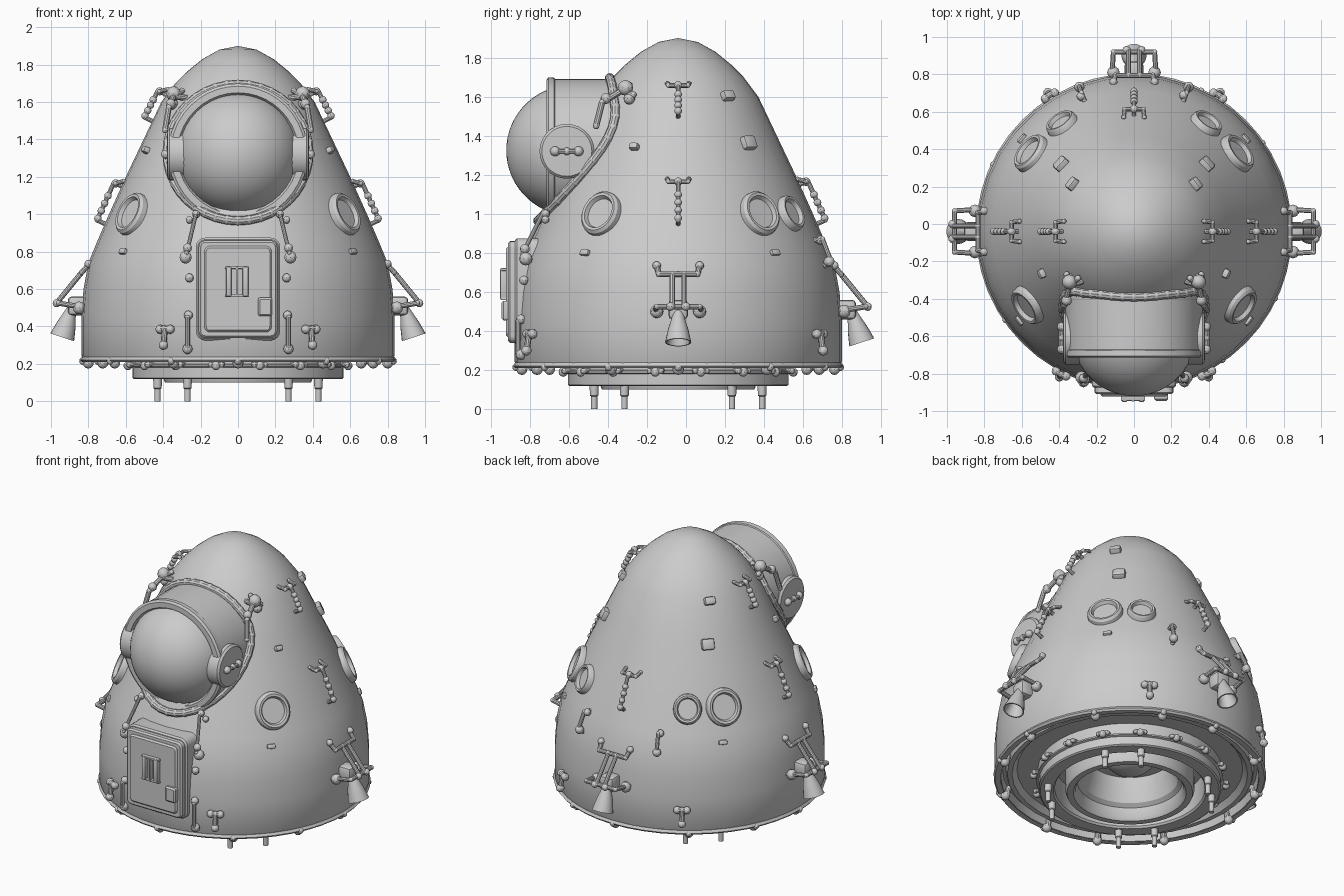
import bpy, bmesh
from math import pi, cos, sin, atan2, radians, sqrt, hypot
from mathutils import Matrix, Vector

if "Cube" in bpy.data.objects:
    bpy.data.objects.remove(bpy.data.objects["Cube"])

CY = -0.04  # y of the capsule axis
AXIS = Matrix.Translation((0, CY, 0))
HULL = [(.825, .22), (.838, .245), (.838, .45), (.826, .6), (.80, .74), (.755, .85), (.69, 1.0),
        (.60, 1.2), (.505, 1.4), (.41, 1.6), (.335, 1.7), (.27, 1.765), (.19, 1.83), (.10, 1.88), (0, 1.9)]


def finish(name, bm, m=Matrix()):
    bmesh.ops.recalc_face_normals(bm, faces=bm.faces)
    me = bpy.data.meshes.new(name)
    bm.to_mesh(me)
    bm.free()
    me.transform(m)
    for p in me.polygons:
        p.use_smooth = True
    me.set_sharp_from_angle(angle=radians(32))
    ob = bpy.data.objects.new(name, me)
    bpy.context.collection.objects.link(ob)
    return ob


def lathe(name, prof, m=Matrix(), steps=32):
    bm = bmesh.new()
    vs = [bm.verts.new((r, 0, z)) for r, z in prof]
    es = [bm.edges.new(e) for e in zip(vs, vs[1:])]
    bmesh.ops.spin(bm, geom=vs + es, axis=(0, 0, 1), cent=(0, 0, 0), angle=2 * pi, steps=steps)
    bmesh.ops.remove_doubles(bm, verts=bm.verts, dist=1e-4)
    return finish(name, bm, m)


def box(name, size, m=Matrix(), at=(0, 0, 0), bevel=.008, seg=2):
    bm = bmesh.new()
    bmesh.ops.create_cube(bm, size=1, matrix=Matrix.Translation(at) @ Matrix.Diagonal((*size, 1)))
    bmesh.ops.bevel(bm, geom=bm.edges[:], offset=bevel, segments=seg, affect='EDGES', profile=.5)
    return finish(name, bm, m)


def rods(name, paths, r, m=Matrix(), knobs=()):
    """Round bars along paths, plus optional knobs (position, radius)."""
    bm = bmesh.new()
    balls = list(knobs)
    for path in paths:
        pts = [Vector(p) for p in path]
        balls += [(p, r * 1.05) for p in pts]
        for a, b in zip(pts, pts[1:]):
            d = b - a
            q = d.to_track_quat('Z', 'Y').to_matrix().to_4x4()
            bmesh.ops.create_cone(bm, cap_ends=True, segments=10, radius1=r, radius2=r, depth=d.length,
                                  matrix=Matrix.Translation((a + b) / 2) @ q)
    for p, k in balls:
        bmesh.ops.create_uvsphere(bm, u_segments=10, v_segments=6, radius=k, matrix=Matrix.Translation(p))
    return finish(name, bm, m)


def hull_r(z):
    for (r0, z0), (r1, z1) in zip(HULL, HULL[1:]):
        if z0 <= z <= z1:
            return r0 + (r1 - r0) * (z - z0) / (z1 - z0)
    return HULL[0][0]


def on_hull(x, y, z):
    """Frame on the hull: X sideways, Y up the slope, Z outwards."""
    a = atan2(y - CY, x)
    out = Vector((cos(a), sin(a), 0))
    t = Vector((-sin(a), cos(a), 0))
    u = (out * (hull_r(z + .04) - hull_r(z - .04)) / .08 + Vector((0, 0, 1))).normalized()
    m = Matrix((t, u, t.cross(u))).transposed().to_4x4()
    m.translation = out * hull_r(z) + Vector((0, CY, z))
    return m


# hull with recessed underside, docking ring and nested base cavity
lathe("hull", [(.57, .27), (.70, .27), (.73, .235), (.76, .235), (.77, .27), (.79, .27), (.80, .215)] + HULL, AXIS, 36)
lathe("hull_rim", [(.80, .21), (.835, .21), (.845, .222), (.835, .238), (.80, .238)], AXIS, 48)
lathe("base_ring", [(.57, .28), (.57, .20), (.58, .195), (.58, .185), (.565, .18), (.565, .125), (.555, .118),
                    (.475, .118), (.465, .13), (.465, .30), (.40, .30), (.40, .125), (.39, .10), (.35, .10),
                    (.335, .12), (.325, .18), (.30, .20), (.27, .30), (.26, .36), (.15, .36), (.145, .31),
                    (.11, .275), (.06, .255), (0, .25)], AXIS, 48)

# eight pins under the ring
for sx in (-1, 1):
    for x, y in ((.27, .43), (.43, .275)):
        for sy in (-1, 1):
            lathe("base_pin", [(0, .14), (.024, .14), (.022, .07), (.016, .065), (.016, .0), (0, 0)],
                  Matrix.Translation((sx * x, CY + sy * y, 0)), 12)

# clamps around the ring, lugs around the hull rim
for i in range(16):
    a = 2 * pi * (i + .5) / 16
    m = AXIS @ Matrix.Rotation(a, 4, 'Z')
    rods("ring_clamp", [[(.55, -.03, .2), (.60, -.03, .195), (.60, .03, .195), (.55, .03, .2)]], .014, m,
         [((.60, 0, .19), .024)])
for i in range(12):
    m = AXIS @ Matrix.Rotation(2 * pi * i / 12 + pi / 2 + (.0 if i % 3 == 0 else .08), 4, 'Z')
    rods("rim_lug", [[(.78, 0, .25), (.79, 0, .205)]], .018, m, [((.80, 0, .205), .03), ((.83, 0, .215), .02)])

# big front window: barrel, end band, bulging glass and mounting flange
FW = Matrix.Translation((0, 0, 1.325)) @ Matrix.Rotation(pi / 2, 4, 'X')  # local z points to -y
lathe("window_barrel", [(.362, .2), (.366, .42), (.366, .67), (.372, .675), (.374, .705), (.36, .715), (.325, .715),
                        (.31, .69)], FW, 40)
lathe("window_glass", [(.334 * cos(radians(t)), .586 + .334 * sin(radians(t))) for t in range(18, 91, 6)], FW, 40)
flange = []
for i in range(41):
    a = 2 * pi * i / 40
    x, z = .38 * cos(a), 1.33 + .365 * sin(a)
    flange.append((x, CY - .012 - sqrt(max(hull_r(z) ** 2 - x * x, 0)), z))
rods("window_flange", [flange], .024)

for s in (-1, 1):
    # round pivot boss on each side of the barrel
    pm = Matrix.Translation((0, -.61, 1.32)) @ Matrix.Rotation(s * pi / 2, 4, 'Y')
    lathe("pivot_boss", [(.14, .22), (.14, .365), (.128, .378), (.05, .38), (0, .38)], pm, 28)
    rods("pivot_handle", [[(0, -.06, .39), (0, .06, .39)]], .013, pm,
         [((0, -.06, .385), .026), ((0, .06, .385), .026), ((0, 0, .385), .02)])
    # hinge arm beside the window top
    rods("window_arm", [[(s * .30, -.29, 1.66), (s * .345, -.33, 1.63), (s * .37, -.43, 1.57), (s * .39, -.46, 1.45)],
                        [(s * .26, -.30, 1.62), (s * .345, -.33, 1.63), (s * .36, -.27, 1.61)]], .016,
         knobs=[((s * .345, -.31, 1.645), .04), ((s * .36, -.41, 1.59), .028), ((s * .35, -.29, 1.59), .03)])
    # braces and rails either side of the hatch
    rods("hatch_brace", [[(s * .225, -.735, 1.0), (s * .275, -.84, .79)]], .011,
         knobs=[((s * .225, -.72, 1.0), .022), ((s * .28, -.82, .77), .034), ((s * .27, -.825, .82), .025)])
    rods("hatch_rail", [[(s * .265, -.82, .46), (s * .27, -.86, .45), (s * .27, -.86, .29), (s * .27, -.82, .28)]],
         .013, knobs=[((s * .265, -.845, .46), .025), ((s * .27, -.845, .28), .028)])
    rods("hatch_knob", [], .01, knobs=[((s * .26, -.83, .66), .024), ((s * .26, -.72, .97), .02)])

# front hatch with raised border, small window and latch
def plate(name, w, h, y0, y1, z, rad, x=0):
    bm = bmesh.new()
    ring = []
    for cx, cz, q in ((1, 1, 0), (-1, 1, 1), (-1, -1, 2), (1, -1, 3)):
        for k in range(5):
            a = (q + k / 4) * pi / 2
            ring.append(bm.verts.new((x + cx * (w / 2 - rad) + rad * cos(a), y0, z + cz * (h / 2 - rad) + rad * sin(a))))
    f = bm.faces.new(ring)
    top = bmesh.ops.extrude_face_region(bm, geom=[f])
    vs = [v for v in top['geom'] if isinstance(v, bmesh.types.BMVert)]
    bmesh.ops.translate(bm, verts=vs, vec=(0, y1 - y0, 0))
    face = [g for g in top['geom'] if isinstance(g, bmesh.types.BMFace)]
    bmesh.ops.inset_region(bm, faces=face, thickness=.01, depth=0)
    bmesh.ops.translate(bm, verts=face[0].verts[:], vec=(0, -.01, 0))
    return finish(name, bm)


plate("hatch_frame", .45, .55, -.70, -.865, .60, .05)
plate("hatch", .42, .52, -.70, -.90, .60, .035)
plate("hatch_panel", .36, .46, -.89, -.912, .60, .03)
plate("hatch_latch", .075, .10, -.91, -.935, .505, .012, .145)
for x in (-.045, .045):
    box("hatch_window_side", (.03, .05, .16), at=(x - .005, -.927, .64))
for x in (-.005,):
    box("hatch_window_bar", (.012, .045, .16), at=(x, -.927, .64), bevel=.003)
for z in (.565, .715):
    box("hatch_window_edge", (.13, .04, .014), at=(-.005, -.925, z), bevel=.003)

for s in (-1, 1):
    # porthole rings with recessed glass: one forward, two aft on each side
    for x, y, k in ((.59, -.45, 1), (.58, .40, 1), (.41, .57, .8)):
        lathe("porthole", [(.125 * k, -.03), (.118 * k, .018), (.105 * k, .032), (.09 * k, .03), (.08 * k, .008),
                           (0, .008)], on_hull(s * x, y, 1.0) @ Matrix.Diagonal((.92, 1, 1, 1)), 28)
        if k == 1:
            box("porthole_tab", (.055, .03, .03), on_hull(s * x * 1.04, y * 1.15, .80))
    # small sensor boxes on the upper hull
    for x, y, z, w, h in ((.35, .23, 1.6, .07, .05), (.40, .33, 1.36, .08, .07), (.46, -.25, 1.34, .05, .035)):
        box("sensor_box", (w, h, .06), on_hull(s * x, y, z), bevel=.012)
    # short grips and lower brackets
    rods("aft_grip", [[(0, -.07, 0), (0, -.06, .04), (0, .06, .04), (0, .07, 0)]], .013, on_hull(s * .28, .70, .80),
         [((0, -.06, .03), .028), ((.01, .06, .025), .024)])
    for x, y in ((.39, -.80), (.44, .67)):
        rods("lower_bracket", [[(-.035, .04, .02), (.035, .04, .02)], [(0, .04, .02), (0, -.06, .035)]], .016,
             on_hull(s * x, y, .35), [((0, -.05, .035), .026), ((-.03, .035, .015), .025), ((.03, .035, .015), .025)])

# T-shaped handrails up the sides and at the back
for x, y, z in ((1, CY, 1.57), (-1, CY, 1.57), (1, CY, 1.05), (-1, CY, 1.05), (0, 1, 1.05)):
    n = .08 if z > 1.5 else .11
    rods("handrail", [[(0, -n, 0), (0, -n, .045), (0, n, .045), (0, n, 0)],
                      [(-.055, n + .03, .0), (-.05, n, .035), (.05, n, .035), (.055, n + .03, .0)]], .012,
         on_hull(x, y, z), [((0, n * k, .045), .02) for k in (-.9, -.5, -.1, .3)] + [((0, n, .035), .022)])

# thruster bells with strut frames: right, back, left
for a in (0, pi / 2, pi):
    m = AXIS @ Matrix.Rotation(a, 4, 'Z')
    lathe("thruster_bell", [(0, .03), (.022, .025), (.03, 0), (.038, -.03), (.052, -.075), (.067, -.145),
                            (.059, -.145), (.03, -.03), (0, -.03)],
          m @ Matrix.Translation((.895, 0, .48)) @ Matrix.Rotation(radians(-18), 4, 'Y'), 20)
    bars = [[(.79, -.11, .74), (.835, -.10, .69), (.835, .10, .69), (.79, .11, .74)],
            [(.81, -.12, .50), (.96, -.11, .525), (.96, .11, .525), (.81, .12, .50)]]
    bars += [[(.835, t, .69), (.97, t, .525)] for t in (-.03, .03)]
    rods("thruster_frame", bars, .014, m,
         [((.85, t, .50), .034) for t in (-.11, .11)] + [((.97, t, .525), .022) for t in (-.04, .04)]
         + [((.80, t, .735), .022) for t in (-.11, .11)])
    box("thruster_mount", (.10, .10, .10), m, (.86, 0, .51), .02)
